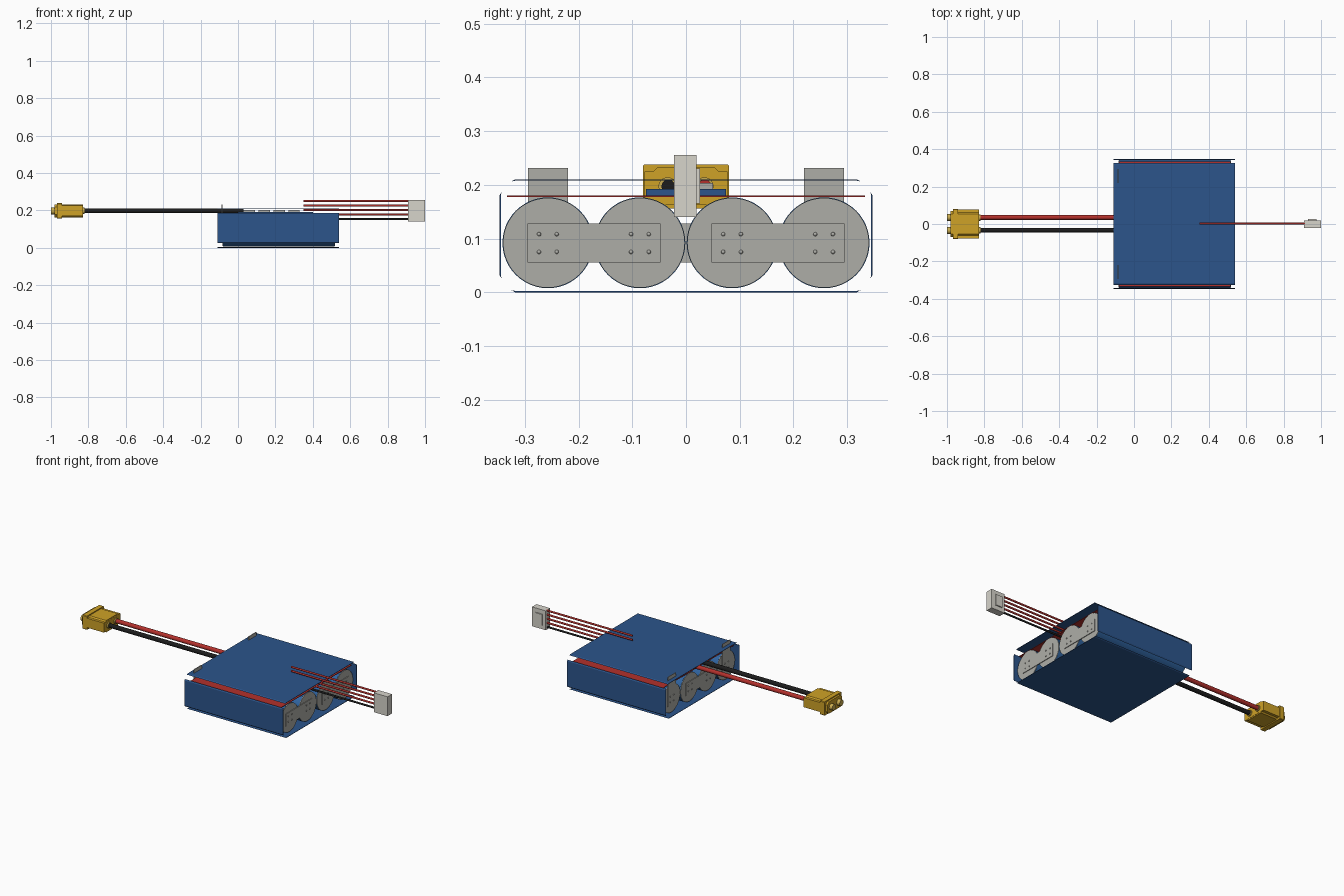
import bpy, bmesh, math
from mathutils import Matrix

if "Cube" in bpy.data.objects:
    bpy.data.objects.remove(bpy.data.objects["Cube"])


def mat(name, r, g, b):
    m = bpy.data.materials.new(name)
    m.diffuse_color = (r, g, b, 1)
    m.use_nodes = True
    m.node_tree.nodes["Principled BSDF"].inputs["Base Color"].default_value = m.diffuse_color
    return m


BLUE = mat("blue", 0.025, 0.09, 0.26)
CELL = mat("cell_blue", 0.03, 0.13, 0.36)
RED = mat("red", 0.45, 0.03, 0.025)
BLACK = mat("black", 0.012, 0.012, 0.012)
GOLD = mat("amber", 0.62, 0.36, 0.02)
BRASS = mat("brass", 0.6, 0.42, 0.08)
NICKEL = mat("nickel", 0.42, 0.42, 0.39)
WHITE = mat("ivory", 0.68, 0.66, 0.6)


def finish(name, bm, m, smooth=False):
    bmesh.ops.recalc_face_normals(bm, faces=bm.faces)
    me = bpy.data.meshes.new(name)
    bm.to_mesh(me)
    bm.free()
    ob = bpy.data.objects.new(name, me)
    bpy.context.collection.objects.link(ob)
    me.materials.append(m)
    if smooth:
        bpy.ops.object.select_all(action='DESELECT')
        ob.select_set(True)
        bpy.context.view_layer.objects.active = ob
        bpy.ops.object.shade_smooth_by_angle(angle=math.radians(40))
    return ob


def prism(name, pts, x0, x1, m):
    """Extrude a (y, z) profile along x."""
    bm = bmesh.new()
    f = bm.faces.new([bm.verts.new((x0, y, z)) for y, z in pts])
    r = bmesh.ops.extrude_face_region(bm, geom=[f])
    vs = [v for v in r["geom"] if isinstance(v, bmesh.types.BMVert)]
    bmesh.ops.translate(bm, verts=vs, vec=(x1 - x0, 0, 0))
    return finish(name, bm, m)


def box(name, x0, x1, y0, y1, z0, z1, m):
    return prism(name, [(y0, z0), (y1, z0), (y1, z1), (y0, z1)], x0, x1, m)


def rod(name, x0, x1, y, z, r, m, n=32):
    bm = bmesh.new()
    bmesh.ops.create_cone(bm, cap_ends=True, segments=n, radius1=r, radius2=r, depth=x1 - x0,
                          matrix=Matrix.Translation(((x0 + x1) / 2, y, z)) @ Matrix.Rotation(math.pi / 2, 4, 'Y'))
    return finish(name, bm, m, True)


def chamfered(hy, z0, z1, c):
    return [(-hy + c, z0), (hy - c, z0), (hy, z0 + c), (hy, z1 - c),
            (hy - c, z1), (-hy + c, z1), (-hy, z1 - c), (-hy, z0 + c)]


# four cells with end caps, alternating polarity
ZC, XA, XB = 0.092, -0.08, 0.515
ROWS = (-0.257, -0.0857, 0.0857, 0.257)
for i, y in enumerate(ROWS):
    rod(f"cell_{i + 1}", XA, XB, y, ZC, 0.0845, CELL, 48)
    for side, xa, xb in (("left", XA - 0.003, XA), ("right", XB, XB + 0.003)):
        rod(f"cell_cap_{side}_{i + 1}", xa, xb, y, ZC, 0.0835, NICKEL, 48)

# nickel strips joining the cells, and upright terminal tabs
for i, (a, b) in enumerate(((0, 1), (2, 3))):
    box(f"right_strip_{i + 1}", XB + 0.003, XB + 0.007, ROWS[a] - 0.038, ROWS[b] + 0.038, 0.055, 0.128, NICKEL)
box("left_strip", XA - 0.007, XA - 0.003, ROWS[1] - 0.038, ROWS[2] + 0.038, 0.055, 0.128, NICKEL)
for i, y in enumerate((ROWS[0], ROWS[3])):
    box(f"terminal_tab_{i + 1}", XA - 0.007, XA - 0.003, y - 0.037, y + 0.037, 0.055, 0.231, NICKEL)

# spot welds on both ends
bm = bmesh.new()
for x in (XA - 0.007, XB + 0.007):
    for y in ROWS:
        for dy in (-0.0165, 0.0165):
            for z in (0.075, 0.108):
                bmesh.ops.create_uvsphere(bm, u_segments=10, v_segments=6, radius=0.0038,
                                          matrix=Matrix.Translation((x, y + dy, z)))
finish("spot_welds", bm, NICKEL, True)

# shrink wrap: four panels with slightly curled edges
def wrap(name, half, off, sign, centre, upright):
    pts = [(-half, off - 0.003), (-half + 0.007, off + 0.001), (half - 0.007, off + 0.001),
           (half, off - 0.003), (half - 0.007, off - 0.0015), (-half + 0.007, off - 0.0015)]
    if upright:
        pts = [(sign * o, centre + u) for u, o in pts]
    else:
        pts = [(u, centre + sign * o) for u, o in pts]
    prism(name, pts, -0.11, 0.54, BLUE)


for s, n in ((1, "top"), (-1, "bottom")):
    wrap("wrap_" + n, 0.325, 0.104, s, 0.105, False)
for s, n in ((1, "back"), (-1, "front")):
    wrap("wrap_" + n, 0.081, 0.346, s, 0.106, True)

# insulating sheet and circuit board with chips
box("insulating_sheet", XA, XB, -0.333, 0.333, 0.177, 0.18, RED)
box("circuit_board", 0.0, 0.40, -0.074, 0.074, 0.18, 0.192, BLUE)
for i in range(4):
    x = 0.03 + i * 0.08
    box(f"board_chip_{i + 1}", x, x + 0.06, 0.012, 0.05, 0.192, 0.203, NICKEL)

# power leads and connector
ZL = 0.197
rod("power_lead_red", -0.84, 0.03, 0.035, ZL, 0.0125, RED, 24)
rod("power_lead_black", -0.84, 0.03, -0.033, ZL, 0.0125, BLACK, 24)
prism("connector_body", chamfered(0.069, 0.162, 0.232, 0.015), -0.98, -0.83, GOLD)
prism("connector_flange", chamfered(0.08, 0.156, 0.238, 0.003), -0.968, -0.94, GOLD)
box("connector_rear", -0.94, -0.829, -0.077, 0.077, 0.169, 0.225, GOLD)
for s, n in ((1, "positive"), (-1, "negative")):
    rod("connector_pin_" + n, -1.0, -0.97, s * 0.035, ZL, 0.018, BRASS)
    rod("solder_cup_" + n, -0.84, -0.822, s * 0.034, ZL, 0.017, BRASS)

# balance leads and plug
for i in range(5):
    rod(f"balance_lead_{i + 1}", 0.35, 0.915, 0.003, 0.153 + i * 0.0243, 0.0055, RED if i else BLACK, 16)
box("balance_plug", 0.91, 1.0, -0.022, 0.02, 0.14, 0.255, WHITE)
box("balance_plug_latch", 0.93, 0.975, 0.02, 0.026, 0.165, 0.23, WHITE)
